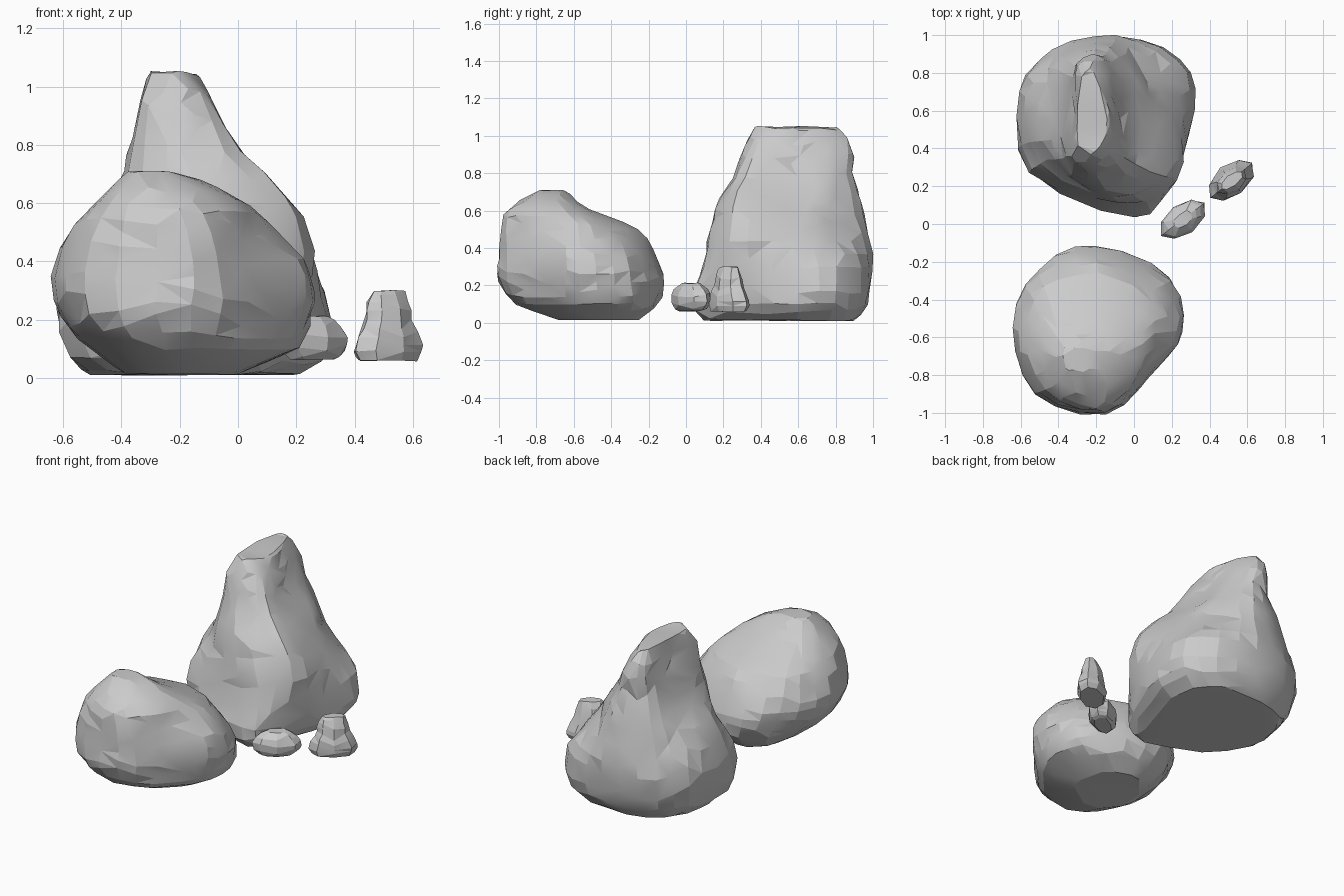
import bpy, bmesh, math, random
from mathutils import Vector

if "Cube" in bpy.data.objects:
    bpy.data.objects.remove(bpy.data.objects["Cube"])

random.seed(11)


def spline(p, q, r, s, t):
    return 0.5 * (2 * q + (r - p) * t + (2 * p - 5 * q + 4 * r - s) * t * t
                  + (3 * q - p - 3 * r + s) * t ** 3)


def chip(verts, count, depth):
    """Flatten outer spots onto planes, like chiselled faces."""
    for i in range(count):
        z = 1 - 2 * (i + 0.5) / count
        a = i * 2.39996 + random.uniform(-.3, .3)
        r = math.sqrt(1 - z * z)
        d = Vector((r * math.cos(a), r * math.sin(a), z))
        limit = max(v.co.dot(d) for v in verts) - depth * random.uniform(.5, 1.2)
        for v in verts:
            over = v.co.dot(d) - limit
            if over > 0:
                v.co -= d * over


def make_rock(name, rings, around, up, jitter, keep, chips, depth):
    """Loft 8-point horizontal sections smoothly, chip, reduce to facets."""
    # refine each section around its outline
    fine = []
    for ring in rings:
        n = len(ring)
        fine.append([spline(ring[i - 1], ring[i], ring[(i + 1) % n], ring[(i + 2) % n], j / around)
                     for i in range(n) for j in range(around)])
    # refine between sections
    layers, last = [], len(fine) - 1
    for k in range(last):
        a, b, c, d = fine[max(k - 1, 0)], fine[k], fine[k + 1], fine[min(k + 2, last)]
        for j in range(up):
            layers.append([spline(*pts, j / up) for pts in zip(a, b, c, d)])
    layers.append(fine[-1])

    bm = bmesh.new()
    grid = []
    for layer in layers:
        mid = sum(layer, Vector()) / len(layer)
        row = []
        for p in layer:
            out = (p - mid).normalized()
            row.append(bm.verts.new(p + out * random.uniform(-jitter, jitter)))
        grid.append(row)
    n = len(grid[0])
    for lo, hi in zip(grid, grid[1:]):
        for i in range(n):
            j = (i + 1) % n
            bm.faces.new((lo[i], lo[j], hi[j], hi[i]))
    bm.faces.new(grid[0][::-1])
    bm.faces.new(grid[-1])
    chip(bm.verts[:], chips, depth)
    for v in bm.verts:
        v.co.z = max(v.co.z, 0)
    bmesh.ops.triangulate(bm, faces=bm.faces[:])
    bmesh.ops.recalc_face_normals(bm, faces=bm.faces[:])
    mesh = bpy.data.meshes.new(name)
    bm.to_mesh(mesh)
    bm.free()
    ob = bpy.data.objects.new(name, mesh)
    bpy.context.collection.objects.link(ob)

    # irregular chiselled facets
    mod = ob.modifiers.new("facets", 'DECIMATE')
    mod.ratio = keep
    bpy.ops.object.select_all(action='DESELECT')
    ob.select_set(True)
    bpy.context.view_layer.objects.active = ob
    bpy.ops.object.modifier_apply(modifier=mod.name)
    bpy.ops.object.shade_smooth_by_angle(angle=math.radians(14))
    return ob


def sections(table):
    return [[Vector((x, y, z)) for x, y in pts] for z, pts in table]


def oval_sections(cx, cy, turn, table):
    """Turned oval sections from (height, half length, half width)."""
    c, s = math.cos(turn), math.sin(turn)
    out = []
    for z, a, b in table:
        ring = []
        for i in range(8):
            w = 2 * math.pi * i / 8
            u, v = a * math.cos(w), b * math.sin(w)
            ring.append(Vector((cx + u * c - v * s, cy + u * s + v * c, z)))
        out.append(ring)
    return out


# rounded boulder at the front: sections run east, north, west, south
make_rock("front_boulder", sections([
    (0.015, [(0, -.5), (-.05, -.32), (-.2, -.25), (-.35, -.32), (-.38, -.5), (-.35, -.62), (-.2, -.68), (-.05, -.6)]),
    (0.1, [(.2, -.55), (.16, -.28), (-.18, -.15), (-.4, -.24), (-.51, -.53), (-.41, -.83), (-.17, -.91), (.03, -.79)]),
    (0.22, [(.24, -.57), (.2, -.29), (-.2, -.11), (-.48, -.22), (-.61, -.53), (-.51, -.9), (-.16, -1), (.1, -.78)]),
    (0.35, [(.26, -.57), (.16, -.32), (-.2, -.15), (-.51, -.25), (-.64, -.55), (-.53, -.9), (-.15, -1), (.1, -.78)]),
    (0.5, [(.14, -.57), (.06, -.38), (-.2, -.26), (-.47, -.34), (-.58, -.58), (-.49, -.88), (-.17, -.99), (.02, -.82)]),
    (0.61, [(.01, -.65), (-.08, -.56), (-.24, -.52), (-.4, -.55), (-.48, -.68), (-.43, -.86), (-.22, -.97), (-.04, -.85)]),
    (0.71, [(-.2, -.69), (-.25, -.66), (-.31, -.65), (-.37, -.67), (-.38, -.71), (-.36, -.76), (-.3, -.78), (-.23, -.76)]),
]), 3, 3, 0.007, 0.5, 36, 0.012)

# tall rock with a narrow crest behind it, ridge running down its right front
make_rock("tall_rock", sections([
    (0.01, [(.2, .6), (.13, .85), (-.12, .9), (-.4, .83), (-.5, .65), (-.45, .32), (0, .1), (.1, .25)]),
    (0.1, [(.32, .6), (.24, .87), (-.1, .97), (-.43, .89), (-.57, .65), (-.54, .27), (.01, .02), (.16, .18)]),
    (0.3, [(.29, .6), (.23, .88), (-.1, 1), (-.43, .92), (-.61, .7), (-.55, .28), (-.03, .09), (.21, .21)]),
    (0.5, [(.2, .56), (.1, .77), (-.1, .97), (-.39, .89), (-.54, .66), (-.46, .34), (-.1, .13), (.23, .24)]),
    (0.66, [(.07, .56), (.03, .75), (-.13, .93), (-.35, .87), (-.4, .65), (-.39, .34), (-.15, .18), (.13, .26)]),
    (0.8, [(-.04, .56), (-.06, .76), (-.16, .89), (-.31, .84), (-.35, .62), (-.36, .36), (-.2, .26), (-.01, .33)]),
    (0.95, [(-.1, .56), (-.13, .76), (-.2, .89), (-.3, .85), (-.31, .62), (-.33, .36), (-.2, .32), (-.09, .38)]),
    (1.055, [(-.14, .56), (-.17, .66), (-.21, .8), (-.28, .78), (-.3, .6), (-.3, .42), (-.23, .37), (-.15, .44)]),
]), 3, 3, 0.007, 0.5, 36, 0.012)

# two small loose stones on the right
make_rock("small_stone", oval_sections(0.258, 0.025, math.radians(37), [
    (0.062, .09, .05), (0.09, .135, .072), (0.14, .147, .084), (0.18, .122, .068), (0.215, .06, .035),
]), 1, 2, 0.006, 0.7, 20, 0.006)
make_rock("peaked_stone", oval_sections(0.515, 0.23, math.radians(40), [
    (0.056, .125, .07), (0.09, .15, .085), (0.14, .128, .08), (0.2, .1, .068), (0.26, .088, .054), (0.302, .07, .03),
]), 1, 2, 0.006, 0.7, 20, 0.006)
